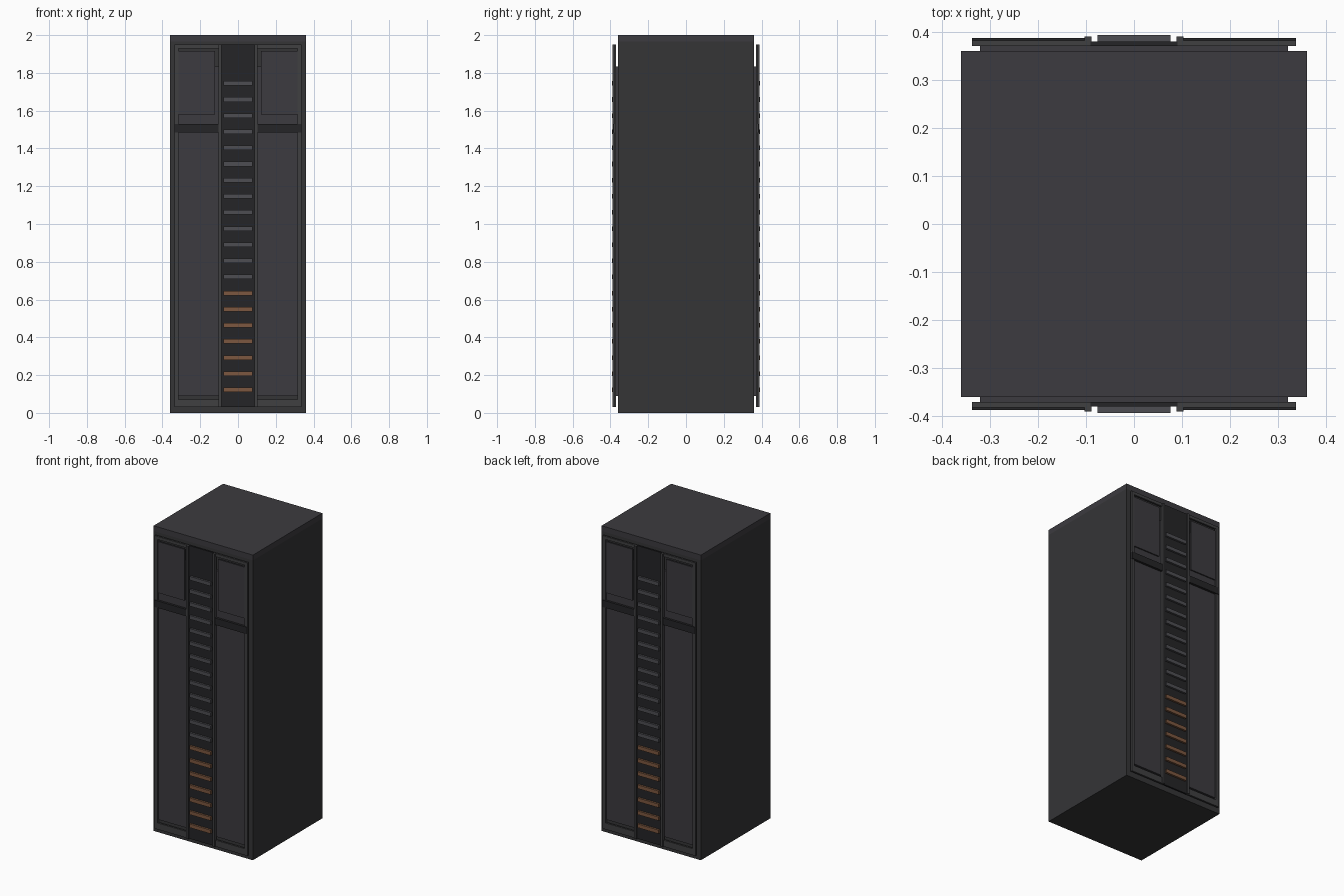
import bpy, bmesh
from mathutils import Matrix

if "Cube" in bpy.data.objects:
    bpy.data.objects.remove(bpy.data.objects["Cube"])


def material(name, r, g, b):
    m = bpy.data.materials.new(name)
    m.diffuse_color = (r, g, b, 1)
    m.use_nodes = True
    m.node_tree.nodes["Principled BSDF"].inputs["Base Color"].default_value = m.diffuse_color
    return m


SHELL = material("charcoal", 0.035, 0.035, 0.037)
PANEL = material("panel_grey", 0.045, 0.043, 0.05)
FRAME = material("frame_grey", 0.05, 0.05, 0.053)
DARK = material("near_black", 0.018, 0.018, 0.02)
SLAT = material("slat_grey", 0.075, 0.075, 0.085)
COPPER = material("copper", 0.2, 0.095, 0.05)


def build(name, boxes, mat):
    """One object from axis-aligned boxes given as (x0, x1, y0, y1, z0, z1)."""
    bm = bmesh.new()
    for x0, x1, y0, y1, z0, z1 in boxes:
        mtx = Matrix.Translation(((x0 + x1) / 2, (y0 + y1) / 2, (z0 + z1) / 2)) \
            @ Matrix.Diagonal((abs(x1 - x0), abs(y1 - y0), z1 - z0, 1))
        bmesh.ops.create_cube(bm, size=1, matrix=mtx)
    me = bpy.data.meshes.new(name)
    bm.to_mesh(me)
    bm.free()
    ob = bpy.data.objects.new(name, me)
    me.materials.append(mat)
    bpy.context.collection.objects.link(ob)
    return ob


def mirrored(boxes):
    return boxes + [(-b[1], -b[0], *b[2:]) for b in boxes]


# cabinet shell and lid
build("cabinet_body", [(-0.36, 0.36, -0.36, 0.36, 0, 1.965)], SHELL)
build("cabinet_lid", [(-0.36, 0.36, -0.36, 0.36, 1.965, 2)], PANEL)

# identical front and back faces; depth runs outward from the shell
for side, s in (("front", -1), ("back", 1)):
    def face(name, boxes, mat, mirror=True):
        placed = [(a, b, min(s * c, s * d), max(s * c, s * d), e, f)
                  for a, b, c, d, e, f in boxes]
        return build(f"{side}_{name}", mirrored(placed) if mirror else placed, mat)

    # backing board
    face("backing", [(-0.32, 0.32, 0.36, 0.372, 0.09, 1.835)], PANEL, False)
    # door frames: outer post, top rail, bottom ledge
    face("door_frames", [(0.315, 0.337, 0.37, 0.382, 0.03, 1.95),
                         (0.095, 0.315, 0.37, 0.382, 1.93, 1.95),
                         (0.095, 0.315, 0.37, 0.382, 0.03, 0.072)], FRAME)
    # upper windows and the dark band below them
    face("upper_panels", [(0.122, 0.315, 0.37, 0.38, 1.58, 1.916)], PANEL)
    face("dark_bands", [(0.102, 0.337, 0.37, 0.387, 1.485, 1.53)], DARK)
    # central channel with edge rails
    face("channel", [(-0.09, 0.09, 0.37, 0.38, 0.03, 1.95)], DARK, False)
    face("channel_rails", [(0.088, 0.103, 0.37, 0.39, 0.03, 1.95)], FRAME)
    # ladder of slats, the lowest seven copper
    slats = [(-0.076, 0.076, 0.38, 0.393, 0.11 + 0.0854 * i, 0.134 + 0.0854 * i)
             for i in range(20)]
    face("copper_slats", slats[:7], COPPER, False)
    face("grey_slats", slats[7:], SLAT, False)
